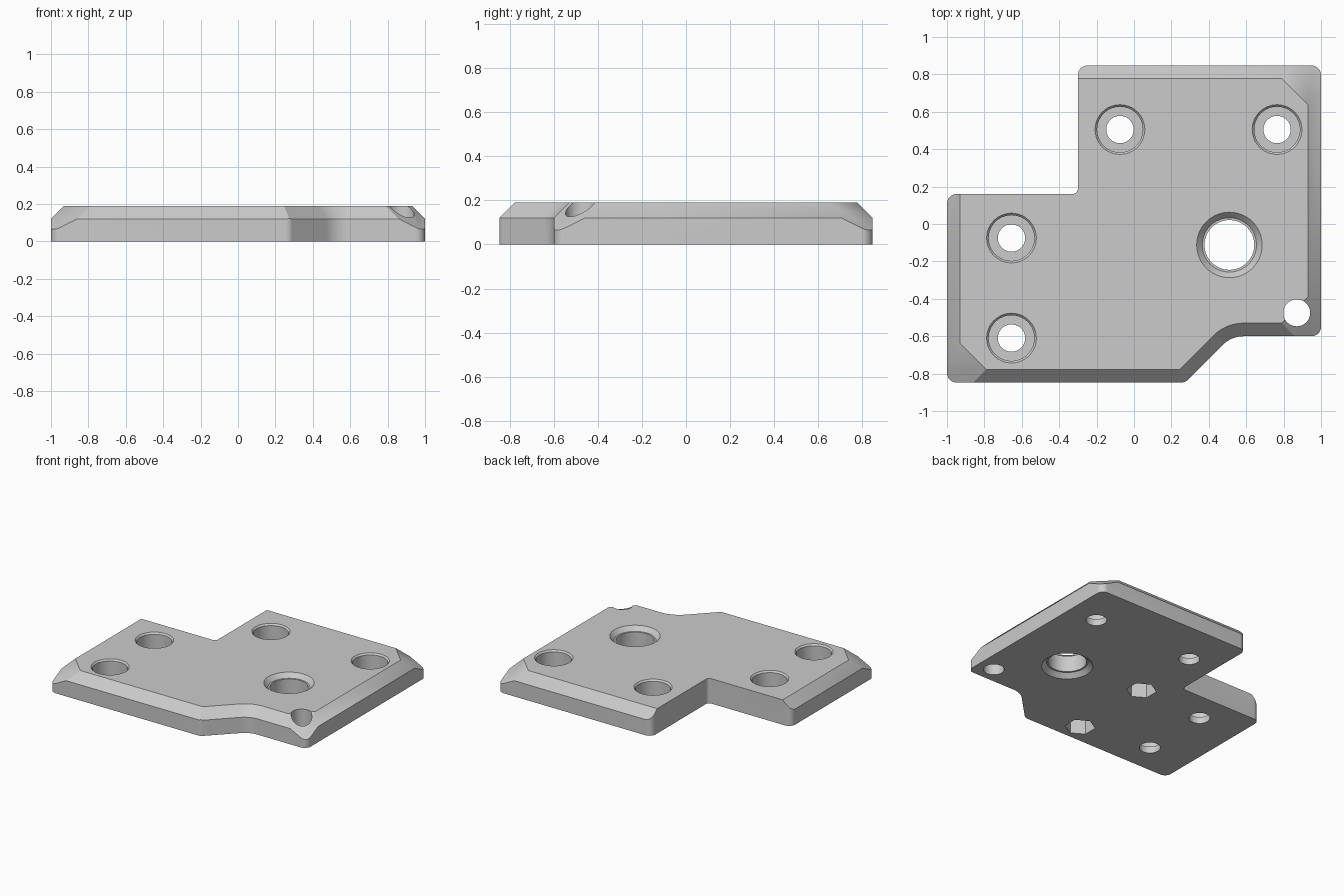
import bpy, bmesh, math
from mathutils import Vector

cube = bpy.data.objects.get("Cube")
if cube:
    bpy.data.objects.remove(cube, do_unlink=True)

TOP, EDGE, BACK = 0.19, 0.12, 0.847

grey = bpy.data.materials.new("plain grey")
grey.use_nodes = True
colour = (0.6, 0.6, 0.6, 1)
grey.diffuse_color = colour
grey.node_tree.nodes["Principled BSDF"].inputs["Base Color"].default_value = colour


def make_object(name, bm):
    bmesh.ops.recalc_face_normals(bm, faces=bm.faces)
    mesh = bpy.data.meshes.new(name)
    bm.to_mesh(mesh)
    bm.free()
    ob = bpy.data.objects.new(name, mesh)
    bpy.context.collection.objects.link(ob)
    mesh.materials.append(grey)
    return ob


def fillet(a, p, b, radius, steps=8):
    """Arc that rounds the corner p between the points a and b."""
    a, p, b = Vector(a), Vector(p), Vector(b)
    u, v = (a - p).normalized(), (b - p).normalized()
    half = u.angle(v) / 2
    centre = p + (u + v).normalized() * radius / math.sin(half)
    start = p + u * radius / math.tan(half) - centre
    end = p + v * radius / math.tan(half) - centre
    return [centre + start.lerp(end, i / steps).normalized() * radius for i in range(steps + 1)]


def loft(name, rings):
    """Skin equal rings of points and cap both ends."""
    bm = bmesh.new()
    rows = [[bm.verts.new(p) for p in ring] for ring in rings]
    for r, s in zip(rows, rows[1:]):
        for i in range(len(r)):
            j = (i + 1) % len(r)
            bm.faces.new((r[i], r[j], s[j], s[i]))
    bm.faces.new(rows[0])
    bm.faces.new(rows[-1])
    return make_object(name, bm)


def bore(name, x, y, profile, sides=48, turn=0.0):
    """Turned cutter from (radius, height) pairs."""
    angles = [turn + 2 * math.pi * i / sides for i in range(sides)]
    return loft(name, [[(x + r * math.cos(a), y + r * math.sin(a), z) for a in angles]
                       for r, z in profile])


# Plate outline with rounded corners
corners = [(-1, -BACK, 0.05), (0.275, -BACK, 0.05), (0.52, -0.6, 0.16), (1, -0.6, 0.05),
           (1, BACK, 0.05), (-0.3, BACK, 0.05), (-0.3, 0.16, 0.03), (-1, 0.16, 0.05)]
outline = []
for i, (x, y, r) in enumerate(corners):
    outline += fillet(corners[i - 1][:2], (x, y), corners[(i + 1) % len(corners)][:2], r)

bm = bmesh.new()
base = bm.faces.new([bm.verts.new((p.x, p.y, 0)) for p in outline])
extruded = bmesh.ops.extrude_face_region(bm, geom=[base], use_keep_orig=True)["geom"]
bmesh.ops.translate(bm, verts=[g for g in extruded if isinstance(g, bmesh.types.BMVert)],
                    vec=(0, 0, TOP))

# Straight edge chamfers and steeper clipped corners
cuts = [((-1, 0, EDGE), (-1, 0, 1)), ((1, 0, EDGE), (1, 0, 1)), ((0, BACK, EDGE), (0, 1, 1)),
        ((-1, -BACK, 0.05), (-1, -1, 2)), ((1, BACK, 0.05), (1, 1, 2)),
        ((1, -0.6, 0.05), (1, -1, 2))]
for point, normal in cuts:
    cut = bmesh.ops.bisect_plane(bm, geom=bm.verts[:] + bm.edges[:] + bm.faces[:], dist=1e-5,
                                 plane_co=point, plane_no=Vector(normal).normalized(),
                                 clear_outer=True)["geom_cut"]
    bmesh.ops.holes_fill(bm, edges=[g for g in cut if isinstance(g, bmesh.types.BMEdge)])
plate = make_object("mounting_plate", bm)

# Front chamfer cutter, following the step in the front edge
path = [Vector((-1.2, -BACK)), Vector((0.275, -BACK))]
path += fillet((0.275, -BACK), (0.52, -0.6), (1, -0.6), 0.16) + [Vector((1.2, -0.6))]
sections = []
for i, p in enumerate(path):
    d1 = (p - path[max(i - 1, 0)]).normalized()
    d2 = (path[min(i + 1, len(path) - 1)] - p).normalized()
    d1, d2 = (d1 if d1.length else d2), (d2 if d2.length else d1)
    n1, n2 = Vector((d1.y, -d1.x)), Vector((d2.y, -d2.x))
    out = (n1 + n2) / (1 + n1.dot(n2))
    sections.append([(*(p + out * o), EDGE + h)
                     for o, h in ((0.05, -0.05), (-0.11, 0.11), (0.05, 0.11))])
cutters = [loft("front_chamfer_cutter", sections)]

# Counterbored screw holes
for x, y in ((-0.075, 0.505), (0.765, 0.505), (-0.655, -0.075), (-0.655, -0.61)):
    cutters.append(bore("screw_hole_cutter", x, y,
                        [(0.073, -0.1), (0.073, 0.05), (0.122, 0.05), (0.122, 0.178),
                         (0.133, TOP), (0.133, 0.3)]))

# Large hole chamfered on both faces, and plain corner hole
cutters.append(bore("large_hole_cutter", 0.51, -0.112,
                    [(0.178, -0.1), (0.178, 0), (0.145, 0.033), (0.133, 0.033), (0.133, 0.157),
                     (0.145, 0.157), (0.175, TOP), (0.175, 0.3)], 64))
cutters.append(bore("corner_hole_cutter", 0.87, -0.475, [(0.072, -0.1), (0.072, 0.3)]))

# Blind hexagonal nut pockets underneath
for x, y in ((-0.1, -0.04), (-0.1, -0.7)):
    cutters.append(bore("nut_pocket_cutter", x, y, [(0.106, -0.1), (0.106, 0.13)], 6, math.pi / 6))

bpy.context.view_layer.objects.active = plate
for cutter in cutters:
    mod = plate.modifiers.new("cut", 'BOOLEAN')
    mod.operation, mod.solver, mod.object = 'DIFFERENCE', 'EXACT', cutter
    bpy.ops.object.modifier_apply(modifier=mod.name)
    bpy.data.objects.remove(cutter, do_unlink=True)

bpy.ops.object.select_all(action='DESELECT')
plate.select_set(True)
bpy.ops.object.shade_smooth_by_angle(angle=math.radians(30))
